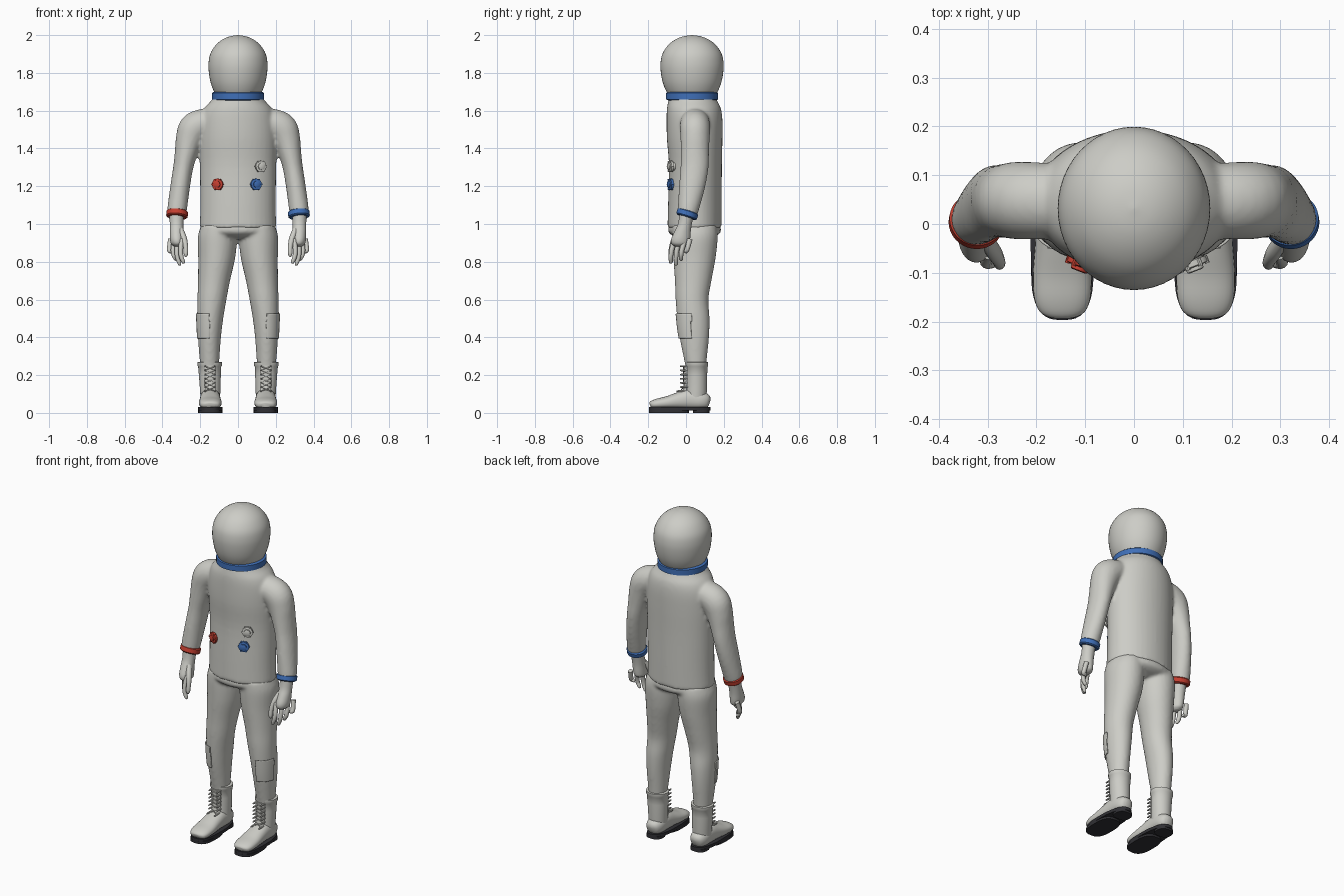
import bpy, bmesh, math
from mathutils import Vector

cube = bpy.data.objects.get("Cube")
if cube:
    bpy.data.objects.remove(cube, do_unlink=True)

X, Y, Z = Vector((1, 0, 0)), Vector((0, 1, 0)), Vector((0, 0, 1))


def material(name, rgb):
    mat = bpy.data.materials.new(name)
    mat.use_nodes = True
    mat.diffuse_color = (*rgb, 1)
    node = next(n for n in mat.node_tree.nodes if n.type == 'BSDF_PRINCIPLED')
    node.inputs["Base Color"].default_value = (*rgb, 1)
    return mat


white = material("suit white", (0.61, 0.61, 0.57))
blue = material("ring blue", (0.05, 0.16, 0.48))
red = material("ring red", (0.56, 0.05, 0.03))
black = material("sole black", (0.03, 0.03, 0.035))


def spline(points, steps):
    """Smooth interpolation of rows of x, y, z, half width, half depth."""
    if steps == 1:
        return points
    rows = []
    last = len(points) - 1
    for i in range(last):
        p, q = points[i], points[i + 1]
        before, after = points[max(i - 1, 0)], points[min(i + 2, last)]
        for k in range(steps):
            t = k / steps
            rows.append(tuple(
                b + 0.5 * t * (c - a + t * (2 * a - 5 * b + 4 * c - d + t * (3 * (b - c) + d - a)))
                for a, b, c, d in zip(before, p, q, after)))
    return rows + [points[-1]]


def loft(bm, points, steps=4, up=Y, sides=28, side=1, level=False, power=2, caps=True):
    """Skin elliptical rings along a path; side=-1 mirrors it in x."""
    rows = spline(points, steps)
    rings = []
    for i, (x, y, z, ra, rb) in enumerate(rows):
        tangent = Vector(rows[min(i + 1, len(rows) - 1)][:3]) - Vector(rows[max(i - 1, 0)][:3])
        tangent = Z if level else tangent.normalized()
        b = (up - up.dot(tangent) * tangent).normalized()
        a = b.cross(tangent)
        ring = []
        for k in range(sides):
            ang = math.tau * k / sides
            c, s = math.cos(ang), math.sin(ang)
            co = (Vector((x, y, z)) + a * ra * math.copysign(abs(c) ** (2 / power), c)
                  + b * rb * math.copysign(abs(s) ** (2 / power), s))
            ring.append(bm.verts.new((co.x * side, co.y, co.z)))
        rings.append(ring)
    for r, s in zip(rings, rings[1:]):
        for k in range(sides):
            j = (k + 1) % sides
            bm.faces.new((r[k], r[j], s[j], s[k]))
    if caps:
        bm.faces.new(rings[0])
        bm.faces.new(rings[-1])


def finish(name, bm, mat, voxel=0, angle=40):
    bmesh.ops.recalc_face_normals(bm, faces=bm.faces)
    mesh = bpy.data.meshes.new(name)
    bm.to_mesh(mesh)
    bm.free()
    mesh.materials.append(mat)
    obj = bpy.data.objects.new(name, mesh)
    bpy.context.collection.objects.link(obj)
    bpy.ops.object.select_all(action='DESELECT')
    obj.select_set(True)
    bpy.context.view_layer.objects.active = obj
    bpy.ops.object.shade_smooth_by_angle(angle=math.radians(angle))
    if voxel:
        # melt overlapping volumes into one padded cloth surface
        fuse = obj.modifiers.new("fuse", 'REMESH')
        fuse.mode, fuse.voxel_size, fuse.use_smooth_shade = 'VOXEL', voxel, True
        relax = obj.modifiers.new("relax", 'SMOOTH')
        relax.factor, relax.iterations = 0.5, 6
    return obj


def part(name, mat, points, **options):
    bm = bmesh.new()
    loft(bm, points, **options)
    return finish(name, bm, mat)


# Helmet and neck ring
helmet = [(1.68, .115), (1.71, .131), (1.75, .145), (1.8, .154), (1.85, .156),
          (1.9, .147), (1.945, .12), (1.975, .085), (1.993, .045), (2, .002)]
part("helmet", white, [(0, .032, z, r, r * 1.07) for z, r in helmet], sides=48, level=True)
collar = [(1.655, .128), (1.66, .138), (1.693, .138), (1.7, .128)]
part("neck_ring", blue, [(0, .032, z, r, r) for z, r in collar], steps=1, sides=48, level=True)

# Jacket with sleeves
bm = bmesh.new()
loft(bm, [(0, .045, .98, .202, .143), (0, .047, 1.1, .2, .142), (0, .05, 1.3, .202, .14),
          (0, .046, 1.45, .206, .147), (0, .045, 1.55, .2, .148), (0, .042, 1.61, .18, .143),
          (0, .036, 1.65, .145, .13), (0, .033, 1.68, .125, .12)], level=True, sides=40)
for s in (1, -1):
    loft(bm, [(.1, .045, 1.55, .06, .07), (.18, .047, 1.535, .076, .078),
              (.232, .048, 1.505, .083, .08), (.257, .048, 1.45, .073, .077),
              (.274, .047, 1.38, .061, .075), (.29, .045, 1.3, .053, .074),
              (.306, .032, 1.2, .052, .069), (.322, .012, 1.08, .052, .056),
              (.325, .005, 1.04, .047, .049)], side=s)
finish("jacket", bm, white, voxel=0.009)

# Trousers
leg = [(.108, .045, .99, .088, .115), (.109, .048, .93, .104, .12), (.113, .045, .82, .098, .112),
       (.127, .038, .7, .085, .097), (.138, .032, .6, .077, .087), (.147, .039, .5, .069, .086),
       (.151, .044, .4, .061, .078), (.151, .05, .28, .052, .06), (.15, .055, .2, .045, .05)]
bm = bmesh.new()
loft(bm, [(0, .045, 1.03, .185, .125), (0, .045, .98, .199, .139), (0, .046, .955, .198, .137),
          (0, .046, .935, .15, .11), (0, .046, .92, .08, .06)], level=True, sides=40)
for s in (1, -1):
    loft(bm, leg, side=s, level=True)
finish("trousers", bm, white, voxel=0.009)


def knee_patch(name, s):
    """Thin panel following the front outer side of the shin."""
    rows = [(x, y, z, a + .003, b + .003) for x, y, z, a, b in spline(leg, 20) if .39 < z < .53]
    bm = bmesh.new()
    loft(bm, rows, steps=1, side=s, level=True, sides=72, caps=False)
    facing = Vector((s * .66, -.75, 0))
    outside = []
    for v in bm.verts:
        out = Vector((v.co.x - s * .149, v.co.y - .04, 0)).normalized()
        if out.dot(facing) < .74:
            outside.append(v)
    bmesh.ops.delete(bm, geom=outside, context='VERTS')
    obj = finish(name, bm, white)
    shell = obj.modifiers.new("thickness", 'SOLIDIFY')
    shell.thickness, shell.offset = .006, 0


def boot(label, s):
    # shaft with a raised top hem
    part(label + "_boot_shaft", white,
         [(.147, .05, .05, .05, .055), (.147, .055, .12, .054, .056), (.149, .056, .2, .058, .056),
          (.15, .057, .245, .061, .057), (.15, .057, .25, .065, .06), (.15, .057, .268, .065, .06),
          (.15, .057, .27, .053, .05)], steps=1, side=s, level=True)
    part(label + "_boot_foot", white,
         [(.147, -.19, .04, .025, .012), (.147, -.18, .043, .046, .021), (.147, -.15, .048, .058, .028),
          (.147, -.1, .054, .06, .034), (.147, -.04, .064, .056, .045), (.147, .02, .072, .053, .055),
          (.147, .08, .065, .051, .048), (.147, .115, .058, .036, .036), (.147, .126, .055, .012, .014)],
         up=Z, side=s, power=2.3)
    # sole plate with separate tread and heel blocks
    bm = bmesh.new()
    for y, half, wide, low, high in ((-.034, .163, .065, .012, .03), (-.09, .107, .064, 0, .016),
                                     (.08, .044, .054, 0, .016)):
        loft(bm, [(.147, y, low, wide, half), (.147, y, high, wide, half)],
             steps=1, side=s, level=True, sides=40, power=2.8)
    for v in bm.verts:
        if v.co.y > 0:
            v.co.x = s * .147 + (v.co.x - s * .147) * (1 - 1.2 * v.co.y)
    finish(label + "_boot_sole", bm, black)
    # tongue, laces and hooks
    part(label + "_boot_tongue", white, [(.147, -.03, .09, .03, .02), (.147, .0, .13, .029, .012),
                                         (.148, .002, .25, .03, .012)], side=s, level=True)
    bm = bmesh.new()
    rows = [(-.03 if k == 0 else -.012, .115 + .022 * k) for k in range(7)]
    for flip in (1, -1):
        knots = [(.148 + .026 * flip * (-1) ** k, y, z, .003, .003) for k, (y, z) in enumerate(rows)]
        loft(bm, knots, steps=1, side=s, sides=6)
        for x, y, z, _, _ in knots:
            loft(bm, [(x, y + .025, z, .005, .005), (x, y - .012, z, .005, .005),
                      (x, y - .02, z, .003, .003)], steps=1, up=Z, side=s, sides=8)
    finish(label + "_boot_laces", bm, white)


def hand(label, s):
    bm = bmesh.new()
    loft(bm, [(.325, .004, 1.05, .038, .038), (.325, -.006, 1, .036, .037), (.325, -.018, .96, .036, .043),
              (.324, -.028, .92, .036, .05), (.322, -.03, .895, .032, .046), (.321, -.03, .882, .018, .028)],
         side=s, level=True)
    # fingers fan from the front inner edge to the back outer edge
    for i, tip in enumerate((.79, .78, .805, .845)):
        x, y = .297 + .02 * i, -.07 + .027 * i
        loft(bm, [(x, y + .01, .92, .013, .014), (x + .006, y - .004, .87, .013, .013),
                  (x + .004, y - .01, (.87 + tip) / 2, .012, .012), (x - .008, y - .01, tip + .008, .009, .01),
                  (x - .01, y - .01, tip, .003, .003)], side=s, sides=12)
    loft(bm, [(.305, -.03, .97, .016, .018), (.287, -.058, .925, .016, .017), (.277, -.076, .88, .013, .013),
              (.276, -.083, .84, .011, .011), (.277, -.084, .825, .003, .003)], side=s, sides=12)
    finish(label + "_glove", bm, white)


def connector(name, mat, x, z):
    """Round hose fitting facing out of the chest."""
    out = Vector((math.copysign(.36, x), -.93, 0))
    base = Vector((x, -.066, z)) - out * .01
    profile = [(0, .022), (.018, .022), (.02, .03), (.032, .03), (.034, .025),
               (.034, .018), (.041, .018), (.043, .014)]
    bm = bmesh.new()
    loft(bm, [(*(base + out * d), r, r) for d, r in profile], steps=1, up=Z)
    for k in range(6):  # grip lugs round the rim
        ang = math.tau * k / 6
        lug = base + Z * .028 * math.sin(ang) + out.cross(Z) * .028 * math.cos(ang)
        loft(bm, [(*(lug + out * d), .005, .005) for d in (.02, .036)], steps=1, up=Z, sides=8)
    finish(name, bm, mat)


# Limb details on both sides
for label, s, tint in (("left", 1, blue), ("right", -1, red)):
    knee_patch(label + "_knee_patch", s)
    boot(label, s)
    hand(label, s)
    start, along = Vector((.321, .012, 1.07)), Vector((.08, -.3, -.95))
    part(label + "_wrist_ring", tint,
         [(*(start + along * d), r, r) for d, r in ((0, .05), (.006, .057), (.03, .057), (.036, .05))],
         steps=1, side=s, sides=36)

# Chest fittings
connector("red_chest_fitting", red, -.102, 1.21)
connector("blue_chest_fitting", blue, .09, 1.21)
connector("white_chest_fitting", white, .115, 1.305)
